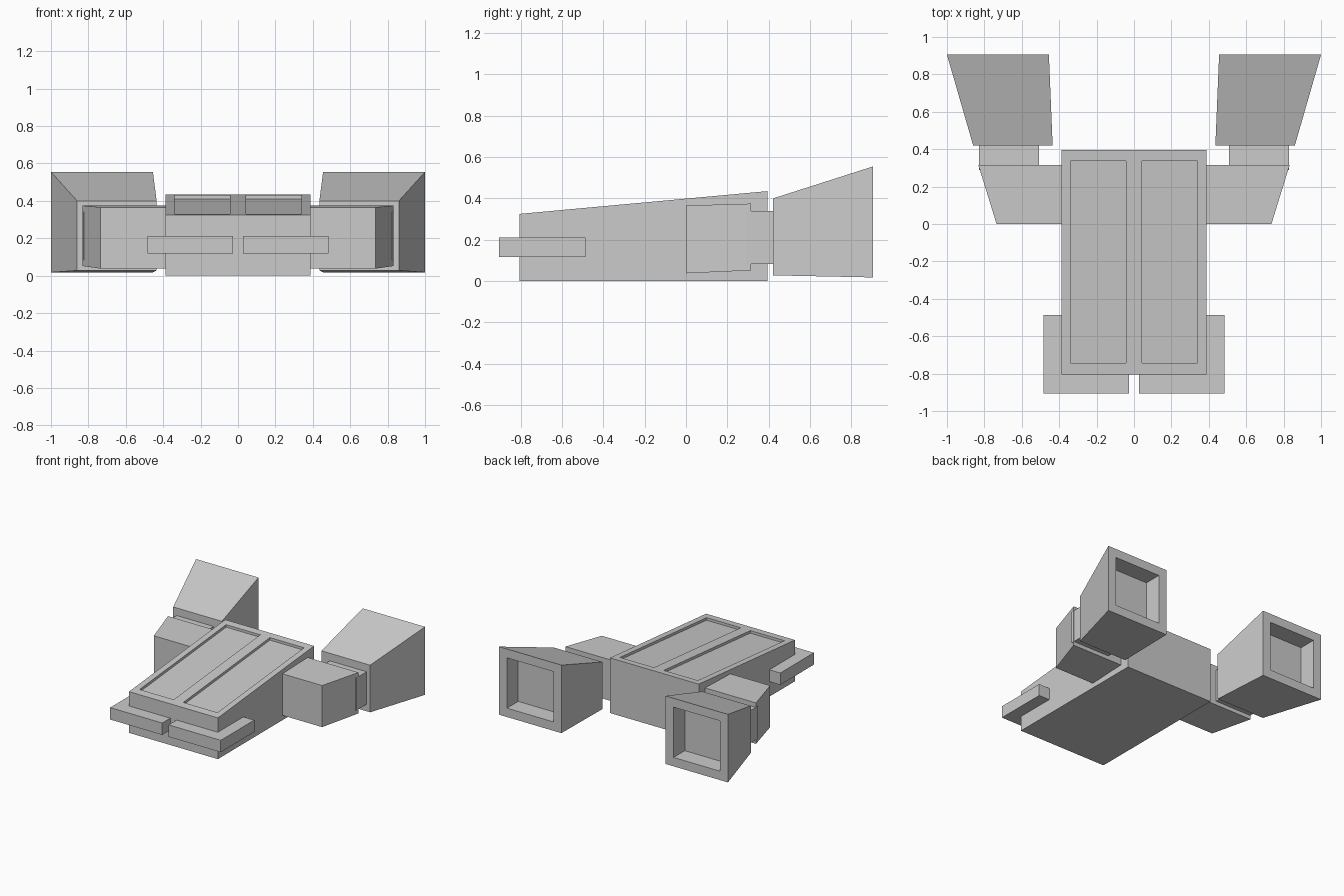
import bpy, bmesh

if "Cube" in bpy.data.objects:
    bpy.data.objects.remove(bpy.data.objects["Cube"])


def loft(name, y0, r0, y1, r1, side=1, rim=0, depth=0):
    """Solid between two rectangles (x0, x1, z0, z1) at y0 and y1; optional recess in the rear face."""
    bm = bmesh.new()
    rings = []
    for y, (xa, xb, za, zb) in ((y0, r0), (y1, r1)):
        rings.append([bm.verts.new((side * x, y, z))
                      for x, z in ((xa, za), (xb, za), (xb, zb), (xa, zb))])
    a, b = rings
    bm.faces.new(a)
    rear = bm.faces.new(b)
    for i in range(4):
        j = (i + 1) % 4
        bm.faces.new((a[i], a[j], b[j], b[i]))
    bmesh.ops.recalc_face_normals(bm, faces=bm.faces[:])
    if rim:
        bmesh.ops.inset_region(bm, faces=[rear], thickness=rim, use_even_offset=True)
        out = bmesh.ops.extrude_face_region(bm, geom=[rear])
        moved = [v for v in out["geom"] if isinstance(v, bmesh.types.BMVert)]
        bmesh.ops.translate(bm, verts=moved, vec=(0, -depth, 0))
        if rear.is_valid:
            bmesh.ops.delete(bm, geom=[rear], context='FACES_ONLY')
        bmesh.ops.recalc_face_normals(bm, faces=bm.faces[:])
    mesh = bpy.data.meshes.new(name)
    bm.to_mesh(mesh)
    bm.free()
    obj = bpy.data.objects.new(name, mesh)
    bpy.context.collection.objects.link(obj)
    return obj


def top_z(y):
    """Height of the sloping hull top."""
    return 0.325 + (y + 0.81) * 0.11 / 1.2


# Wedge-shaped hull
hull = loft("hull", -0.805, (-0.388, 0.388, 0, top_z(-0.805)),
            0.395, (-0.388, 0.388, 0, top_z(0.395)))

for side, label in ((1, "right"), (-1, "left")):
    # Shallow panel recess in the hull top
    ya, yb = -0.742, 0.338
    cutter = loft("panel_cutter_" + label,
                  ya, (0.042, 0.34, top_z(ya) - 0.02, top_z(ya) + 0.1),
                  yb, (0.042, 0.34, top_z(yb) - 0.02, top_z(yb) + 0.1), side)
    cutter.hide_render = True
    mod = hull.modifiers.new("panel_" + label, 'BOOLEAN')
    mod.operation = 'DIFFERENCE'
    mod.solver = 'EXACT'
    mod.object = cutter
    bpy.context.view_layer.objects.active = hull
    bpy.ops.object.modifier_apply(modifier=mod.name)
    bpy.data.objects.remove(cutter)

    # Front bumper block
    bar = (0.028, 0.483, 0.118, 0.212)
    loft("bumper_" + label, -0.905, bar, -0.487, bar, side)
    # Side arm, flaring outward to the rear
    loft("arm_" + label, 0.0, (0.36, 0.735, 0.038, 0.366),
         0.315, (0.36, 0.832, 0.052, 0.375), side)
    # Neck between arm and nozzle
    neck = (0.507, 0.83, 0.083, 0.34)
    loft("neck_" + label, 0.29, neck, 0.44, neck, side)
    # Flared nozzle with recessed rear opening
    loft("nozzle_" + label, 0.42, (0.435, 0.86, 0.028, 0.4),
         0.905, (0.455, 1.0, 0.018, 0.555), side, rim=0.07, depth=0.14)
